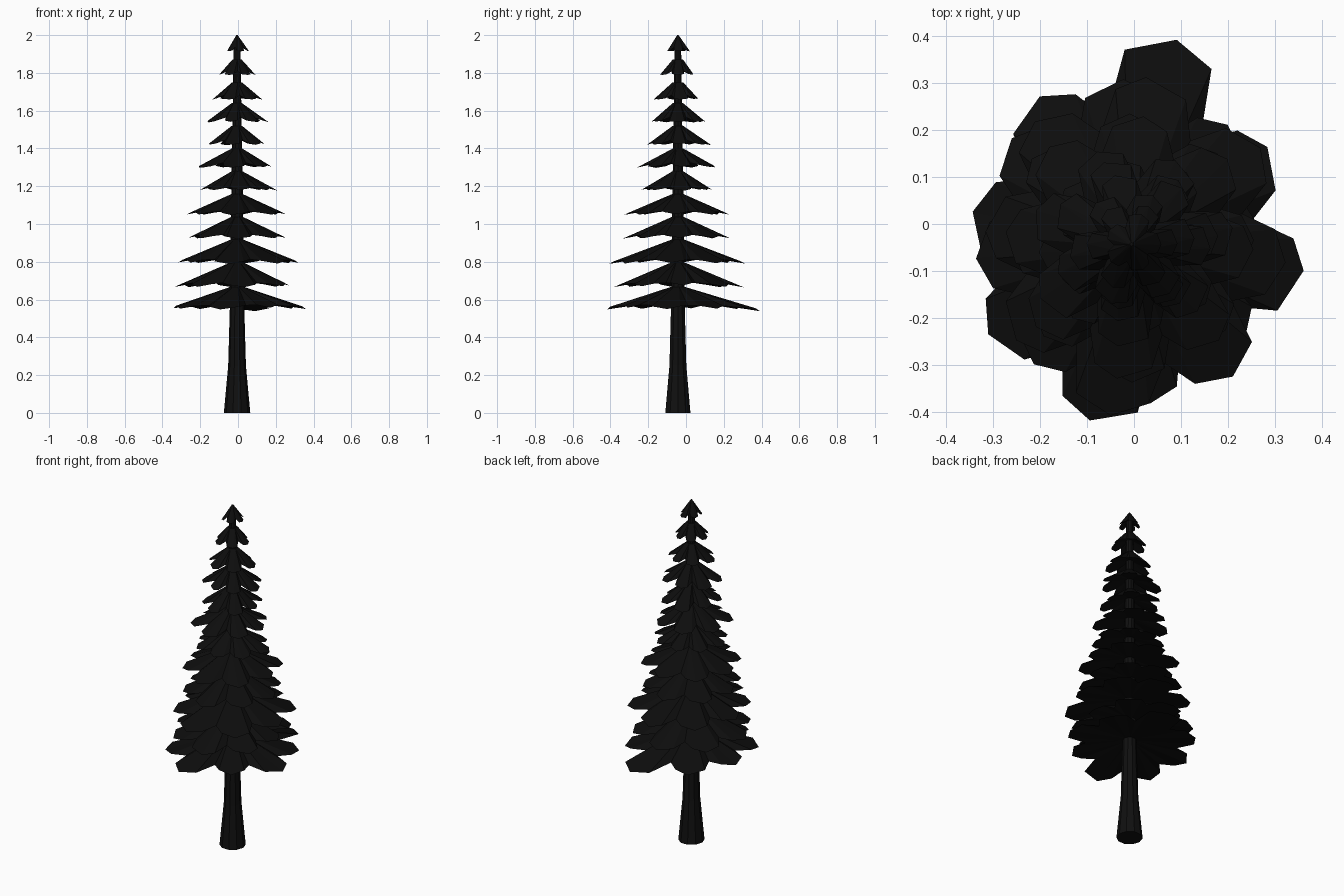
import bpy, bmesh, math, random

if "Cube" in bpy.data.objects:
    bpy.data.objects.remove(bpy.data.objects["Cube"])

random.seed(4)
CX, CY = -0.005, -0.043


def material(name, rgb):
    m = bpy.data.materials.new(name)
    m.diffuse_color = (*rgb, 1)
    m.use_nodes = True
    m.node_tree.nodes["Principled BSDF"].inputs["Base Color"].default_value = m.diffuse_color
    return m


bark = material("dark_bark", (0.005, 0.005, 0.005))
needles = material("dark_needles", (0.004, 0.004, 0.004))


def finish(name, bm, mat):
    bmesh.ops.recalc_face_normals(bm, faces=bm.faces)
    me = bpy.data.meshes.new(name)
    bm.to_mesh(me)
    bm.free()
    me.materials.append(mat)
    ob = bpy.data.objects.new(name, me)
    ob.location = (CX, CY, 0)
    bpy.context.collection.objects.link(ob)
    return ob


def polar(r, a, z):
    return (r * math.cos(a), r * math.sin(a), z)


# Trunk: flared base, tapering all the way up
def make_trunk(profile, sides=10):
    bm = bmesh.new()
    rings = [[bm.verts.new(polar(r, 2 * math.pi * i / sides, z)) for i in range(sides)]
             for r, z in profile]
    for lo, hi in zip(rings, rings[1:]):
        for i in range(sides):
            j = (i + 1) % sides
            bm.faces.new((lo[i], lo[j], hi[j], hi[i]))
    bm.faces.new(rings[0])
    bm.faces.new(rings[-1])
    return finish("trunk", bm, bark)


# Branch tier: ring of drooping petals, thick at the trunk and thin at the edge
def make_tier(name, top, tip, radii, start, notch):
    n = len(radii)
    step = 2 * math.pi / n
    mean = sum(radii) / n
    core = 0.028 if top < 1.95 else 0.004
    under = tip + 0.42 * (top - tip)
    bm = bmesh.new()

    def ring(r, z):
        return [bm.verts.new(polar(r, start + (i - 0.5) * step, z)) for i in range(n)]

    upper, lower = ring(core, top), ring(core, under)
    rim = []
    for i, r in enumerate(radii):
        a = start + i * step
        drop = tip - 0.15 * (r - mean)
        valley = notch * min(r, radii[i - 1])
        rim.append([bm.verts.new(polar(rr, a + da * step, z)) for rr, da, z in (
            (valley, -0.5, top - (top - tip) * (notch + 0.1)),
            (r * 0.92, -0.30, drop + 0.012 * mean / 0.3),
            (r, random.uniform(-0.06, 0.06), drop),
            (r * 0.93, 0.29, drop + 0.012 * mean / 0.3))])
    for i in range(n):
        j = (i + 1) % n
        edge = rim[i] + [rim[j][0]]
        for inner in (upper, lower):
            # Fan split at the petal centre line
            bm.faces.new((inner[i], edge[0], edge[1]))
            bm.faces.new((inner[i], edge[1], edge[2]))
            bm.faces.new((inner[i], edge[2], inner[j]))
            bm.faces.new((inner[j], edge[2], edge[3]))
            bm.faces.new((inner[j], edge[3], edge[4]))
    bm.faces.new(upper)
    bm.faces.new(lower)
    return finish(name, bm, needles)


make_trunk([(0.070, 0), (0.047, 0.25), (0.038, 0.57), (0.030, 1.2),
            (0.023, 1.6), (0.018, 1.95)])

# Lowest tier, petal lengths listed anticlockwise
make_tier("branch_tier_1", 0.67, 0.55,
          [0.445, 0.37, 0.345, 0.36, 0.385, 0.32, 0.37, 0.355],
          math.radians(79), 0.74)

# Upper tiers: top z, tip z, reach to +x, +y, -x, -y, petal count
TIERS = [
    (0.80, 0.668, 0.28, 0.355, 0.34, 0.33, 8),
    (0.92, 0.793, 0.325, 0.355, 0.31, 0.355, 8),
    (1.04, 0.925, 0.26, 0.28, 0.265, 0.29, 8),
    (1.16, 1.05, 0.26, 0.275, 0.26, 0.295, 8),
    (1.28, 1.18, 0.21, 0.175, 0.20, 0.19, 8),
    (1.40, 1.30, 0.185, 0.215, 0.22, 0.22, 7),
    (1.52, 1.42, 0.15, 0.185, 0.155, 0.17, 7),
    (1.64, 1.54, 0.17, 0.145, 0.18, 0.14, 7),
    (1.75, 1.66, 0.135, 0.105, 0.13, 0.13, 6),
    (1.87, 1.79, 0.095, 0.085, 0.095, 0.10, 6),
    (2.00, 1.915, 0.065, 0.065, 0.055, 0.058, 5),
]
for k, (top, tip, px, py, nx, ny, n) in enumerate(TIERS):
    start = random.uniform(-0.15, 0.15)
    radii = []
    for i in range(n):
        a = start + 2 * math.pi * i / n
        c, s = math.cos(a), math.sin(a)
        r = (px if c > 0 else nx) * c * c + (py if s > 0 else ny) * s * s
        radii.append(r * random.uniform(0.97, 1.04))
    make_tier(f"branch_tier_{k + 2}", top, tip, radii, start, 0.74 if k < 5 else 0.66)
